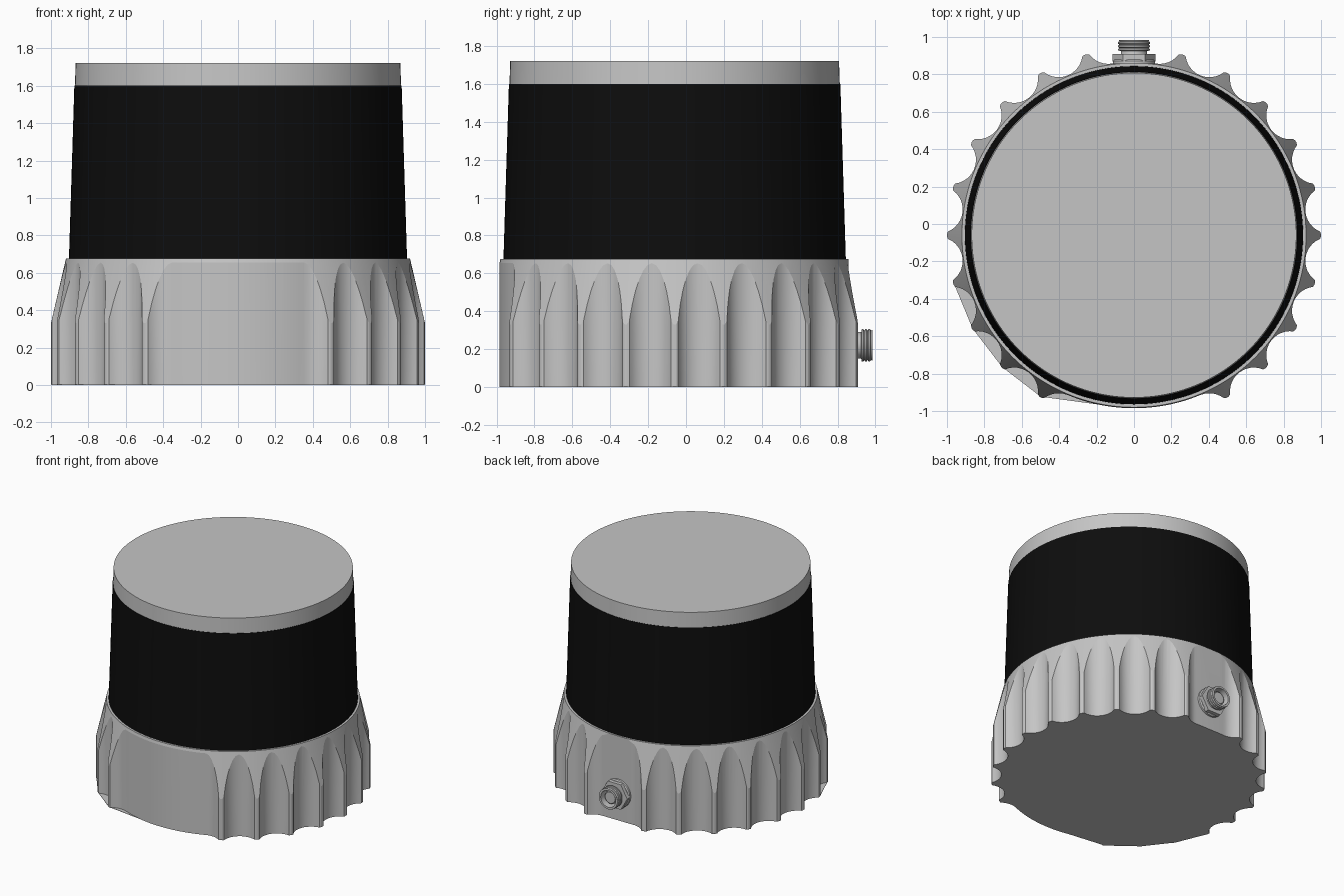
import bpy
import bmesh
from math import sin, cos, pi, radians, asin
from mathutils import Matrix

old = bpy.data.objects.get("Cube")
if old:
    bpy.data.objects.remove(old, do_unlink=True)

CY = -0.06          # axis of the round housing
TIP = 1.0           # radius at rib tips
TROUGH = 0.925      # radius at the bottom of the flutes
FLUTE_R = 0.128     # radius of each flute cut


def material(name, rgb, rough):
    m = bpy.data.materials.new(name)
    m.use_nodes = True
    m.diffuse_color = (*rgb, 1)
    bsdf = m.node_tree.nodes["Principled BSDF"]
    bsdf.inputs["Base Color"].default_value = (*rgb, 1)
    bsdf.inputs["Roughness"].default_value = rough
    return m


metal = material("light grey metal", (0.56, 0.56, 0.56), 0.5)
black = material("black window", (0.004, 0.004, 0.004), 0.4)


def finish(name, bm, mat, matrix=None):
    bmesh.ops.recalc_face_normals(bm, faces=bm.faces)
    if matrix:
        bm.transform(matrix)
    me = bpy.data.meshes.new(name)
    bm.to_mesh(me)
    bm.free()
    me.materials.append(mat)
    ob = bpy.data.objects.new(name, me)
    bpy.context.collection.objects.link(ob)
    return ob


def smooth(ob, angle=30):
    bpy.ops.object.select_all(action='DESELECT')
    ob.select_set(True)
    bpy.context.view_layer.objects.active = ob
    bpy.ops.object.shade_smooth_by_angle(angle=radians(angle))


def lathe(name, profile, mat, segs=128, matrix=None):
    """Turn (radius, height) points into a closed solid."""
    bm = bmesh.new()
    rings = [[bm.verts.new((r * cos(2 * pi * i / segs), r * sin(2 * pi * i / segs), z))
              for i in range(segs)] for r, z in profile]
    for a, b in zip(rings, rings[1:]):
        for i in range(segs):
            j = (i + 1) % segs
            bm.faces.new((a[i], a[j], b[j], b[i]))
    bm.faces.new(rings[0])
    bm.faces.new(rings[-1])
    return finish(name, bm, mat, matrix)


def prism(name, outline, z0, z1, mat, matrix=None):
    bm = bmesh.new()
    face = bm.faces.new([bm.verts.new((x, y, z0)) for x, y in outline])
    top = bmesh.ops.extrude_face_region(bm, geom=[face])
    verts = [g for g in top["geom"] if isinstance(g, bmesh.types.BMVert)]
    bmesh.ops.translate(bm, verts=verts, vec=(0, 0, z1 - z0))
    return finish(name, bm, mat, matrix)


def polar(r, deg):
    return r * cos(radians(deg)), r * sin(radians(deg))


# Fluted outline: ribs every 15 degrees, plain at the front, flat at the back
def flute(deg, start, end, steps=12):
    """Concave arc around one flute; start and end run from -1 to 1."""
    centre = TROUGH + FLUTE_R
    half = asin(0.111 / FLUTE_R)
    ux, uy = polar(1, deg)
    pts = []
    for i in range(steps + 1):
        t = half * (start + (end - start) * i / steps)
        a, b = centre - FLUTE_R * cos(t), FLUTE_R * sin(t)
        pts.append((a * ux - b * uy, a * uy + b * ux))
    return pts


def rib_tip(deg):
    return [polar(TIP + 0.002, deg)]


side = flute(-67.5, 0, 1, 6) + rib_tip(-60)
for k in range(9):
    side += flute(-52.5 + 15 * k, -1, 1) + rib_tip(-45 + 15 * k)
side += flute(82.5, -1, 0, 6)
front = [polar(TROUGH, 247.5 + 45 * i / 24) for i in range(1, 24)]
outline = side + [(-x, y) for x, y in reversed(side)] + front

to_axis = Matrix.Translation((0, CY, 0))

# Base: tapered turning trimmed by the fluted prism
base = lathe("fluted_base", [(TIP - 0.003, 0), (TIP, 0.006), (TIP, 0.33), (0.92, 0.675)],
             metal, 192, to_axis)
cutter = prism("flute_cutter", outline, -0.1, 0.8, metal, to_axis)
cutter.hide_render = True
mod = base.modifiers.new("flutes", 'BOOLEAN')
mod.operation = 'INTERSECT'
mod.solver = 'EXACT'
mod.object = cutter
bpy.context.view_layer.objects.active = base
bpy.ops.object.modifier_apply(modifier=mod.name)
bpy.data.objects.remove(cutter, do_unlink=True)
smooth(base, 12)

# Thin bottom sheet bridging the rib tips on one front corner
sheet = [polar(TIP - 0.003, d) for d in (195, 210, 225, 240)] + [polar(TROUGH, 258), (0, 0)]
prism("bottom_sheet", sheet, 0, 0.003, metal, to_axis)

# Window band and cap
smooth(lathe("window_band", [(0.904, 0.67), (0.875, 1.6)], black, 160, to_axis))
smooth(lathe("top_cap", [(0.872, 1.6), (0.868, 1.72)], metal, 160, to_axis))

# Connector on the back, turned to point along +y
to_back = Matrix.Translation((0, 0.85, 0.22)) @ Matrix.Rotation(-pi / 2, 4, 'X')
smooth(lathe("connector_flange", [(0.112, 0), (0.112, 0.022), (0.104, 0.03)],
             metal, 48, to_back))
hexagon = [polar(0.115, 60 * i) for i in range(6)]
prism("connector_nut", hexagon, 0.02, 0.058, metal, to_back)
thread = [(0.075, 0.05), (0.07, 0.06), (0.07, 0.075)]
for k in range(3):
    z = 0.078 + 0.018 * k
    thread += [(0.085, z), (0.085, z + 0.008), (0.078, z + 0.013)]
thread += [(0.082, 0.135), (0.066, 0.135), (0.066, 0.06)]
smooth(lathe("connector_thread", thread, metal, 40, to_back))
smooth(lathe("connector_insert", [(0.05, 0.055), (0.05, 0.105), (0.044, 0.11)],
             metal, 32, to_back))
